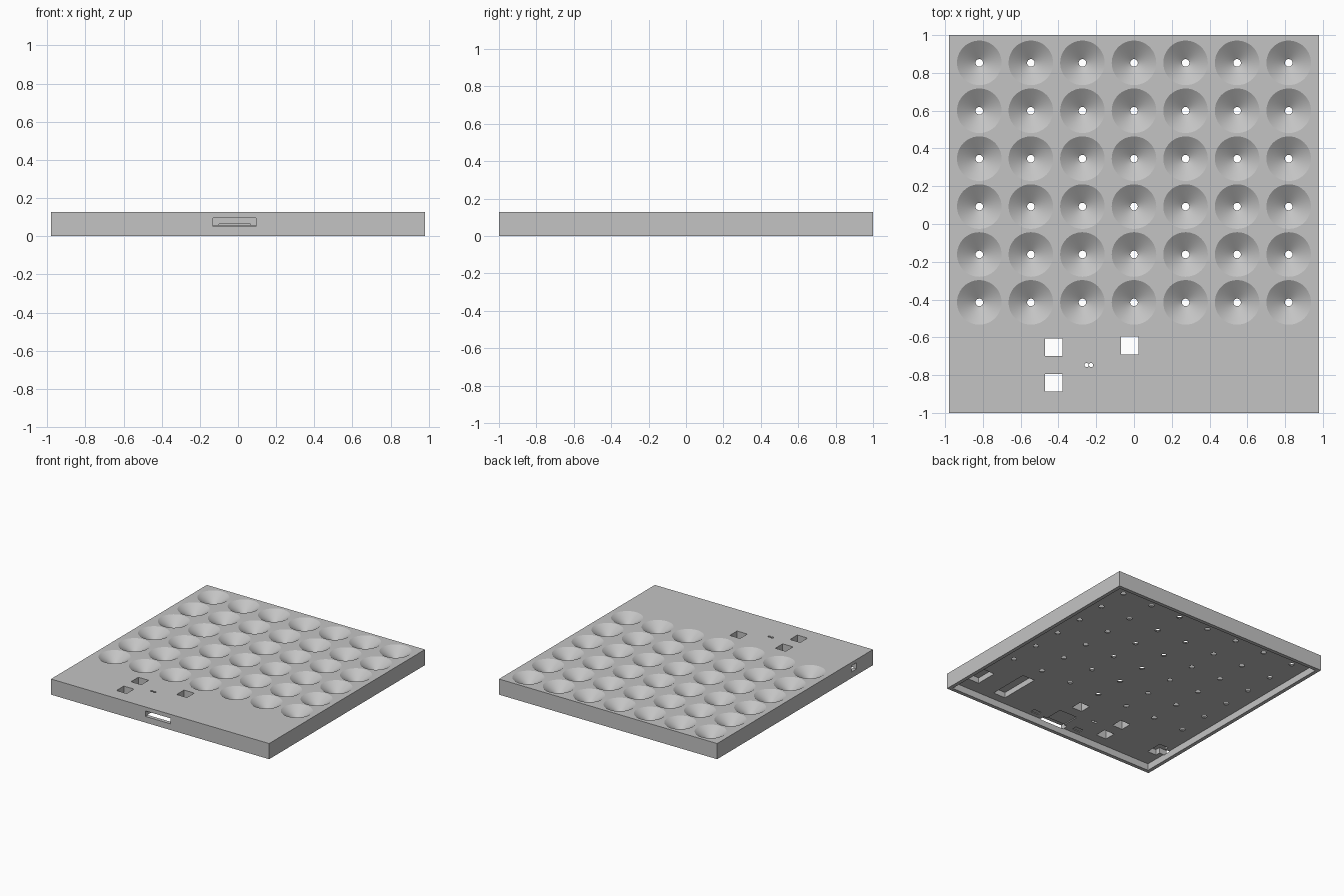
import bpy, bmesh, math
from mathutils import Matrix, Vector

cube = bpy.data.objects.get("Cube")
if cube:
    bpy.data.objects.remove(cube, do_unlink=True)

HALF_X, HALF_Y, HEIGHT = 0.98, 1.0, 0.127
WALL, CEILING = 0.03, 0.055      # rim thickness, underside of the top plate

grey = bpy.data.materials.new("plain_grey")
grey.use_nodes = True
grey.diffuse_color = (0.55, 0.55, 0.55, 1)
grey.node_tree.nodes["Principled BSDF"].inputs["Base Color"].default_value = (0.55, 0.55, 0.55, 1)


def add_box(bm, x0, x1, y0, y1, z0, z1):
    size = Vector((x1 - x0, y1 - y0, z1 - z0))
    mid = Vector((x0 + x1, y0 + y1, z0 + z1)) / 2
    bmesh.ops.create_cube(bm, size=1, matrix=Matrix.Translation(mid) @ Matrix.Diagonal(size.to_4d()))


def add_lathe(bm, x, y, profile, sides):
    """Closed turned solid from (radius, z) pairs listed bottom to top."""
    rings = []
    for r, z in profile:
        rings.append([bm.verts.new((x + r * math.cos(a), y + r * math.sin(a), z))
                      for a in (math.tau * i / sides for i in range(sides))])
    for low, high in zip(rings, rings[1:]):
        for i in range(sides):
            j = (i + 1) % sides
            bm.faces.new((low[i], low[j], high[j], high[i]))
    bm.faces.new(rings[0][::-1])
    bm.faces.new(rings[-1])


def make_object(name, bm):
    mesh = bpy.data.meshes.new(name)
    bm.to_mesh(mesh)
    bm.free()
    mesh.materials.append(grey)
    obj = bpy.data.objects.new(name, mesh)
    bpy.context.collection.objects.link(obj)
    return obj


def carve(target, name, bm):
    cutter = make_object(name, bm)
    cutter.hide_render = True
    mod = target.modifiers.new(name, "BOOLEAN")
    mod.operation, mod.solver, mod.object = "DIFFERENCE", "EXACT", cutter
    bpy.context.view_layer.objects.active = target
    bpy.ops.object.modifier_apply(modifier=name)
    bpy.data.objects.remove(cutter, do_unlink=True)


# Tray body
bm = bmesh.new()
add_box(bm, -HALF_X, HALF_X, -HALF_Y, HALF_Y, 0, HEIGHT)
tray = make_object("tray_body", bm)

# Hollow underside
bm = bmesh.new()
add_box(bm, WALL - HALF_X, HALF_X - WALL, WALL - HALF_Y, HALF_Y - WALL, -0.1, CEILING)
carve(tray, "underside_recess", bm)

# Grid of conical cups with a drilled centre
bm = bmesh.new()
cup = [(0.02, 0.03), (0.02, 0.06), (0.118, HEIGHT), (0.118, 0.15)]
for col in range(7):
    for row in range(6):
        add_lathe(bm, (col - 3) * 0.273, 0.853 - row * 0.2536, cup, 48)
carve(tray, "cups", bm)

# Square button holes and two pin holes through the plate
bm = bmesh.new()
for x, y in ((-0.425, -0.653), (-0.022, -0.643), (-0.425, -0.84)):
    add_box(bm, x - 0.046, x + 0.046, y - 0.047, y + 0.047, 0.03, 0.2)
for x in (-0.251, -0.227):
    add_lathe(bm, x, -0.747, [(0.011, 0.03), (0.011, 0.2)], 24)
carve(tray, "through_holes", bm)

# Front port slot and the opening in the right-hand wall
bm = bmesh.new()
add_box(bm, -0.13, 0.095, -1.1, -0.93, 0.05, 0.095)
add_box(bm, -1.1, -0.9, -0.79, -0.725, 0.05, 0.1)
carve(tray, "port_slots", bm)

# Component pockets in the underside
bm = bmesh.new()
add_box(bm, -0.1, 0.065, -0.945, -0.78, 0.02, 0.063)
for x in (-0.22, 0.185):
    add_box(bm, x - 0.035, x + 0.035, -0.935, -0.895, 0.02, 0.061)
add_box(bm, 0.5, 0.61, -0.9, -0.56, 0.02, 0.1)
add_box(bm, 0.79, 0.91, -0.86, -0.68, 0.02, 0.1)
add_box(bm, -0.91, -0.83, -0.83, -0.69, 0.02, 0.1)
carve(tray, "underside_pockets", bm)

# Smooth cups, sharp edges elsewhere
bpy.ops.object.select_all(action="DESELECT")
tray.select_set(True)
bpy.context.view_layer.objects.active = tray
bpy.ops.object.shade_smooth_by_angle(angle=math.radians(25))
